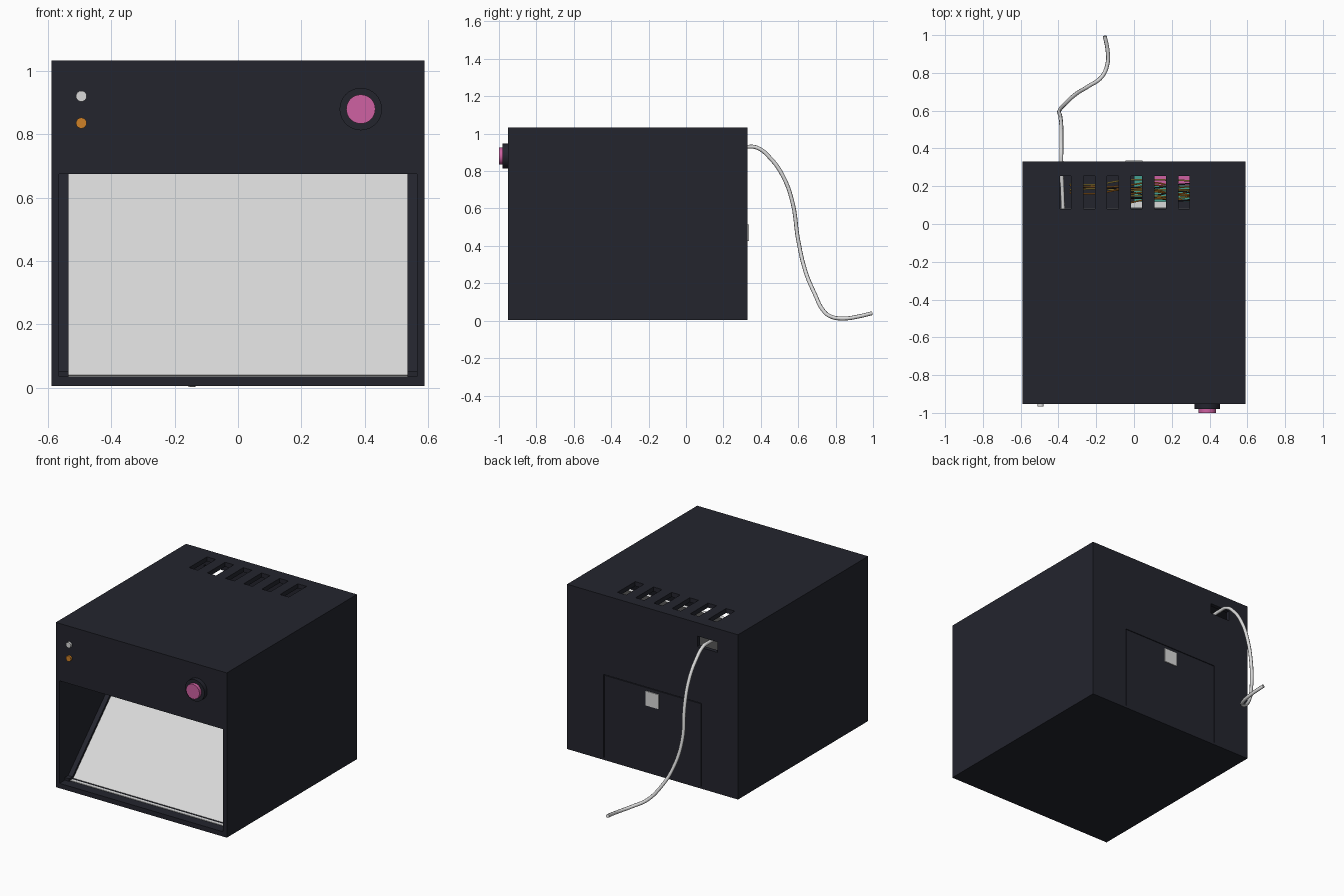
import bpy
import math
import random
from mathutils import Vector

if "Cube" in bpy.data.objects:
    bpy.data.objects.remove(bpy.data.objects["Cube"])

random.seed(4)


def mat(name, rgb):
    m = bpy.data.materials.new(name)
    m.diffuse_color = (*rgb, 1)
    m.use_nodes = True
    m.node_tree.nodes["Principled BSDF"].inputs["Base Color"].default_value = m.diffuse_color
    return m


CASE = mat("dark navy", (0.017, 0.018, 0.027))
WHITE = mat("light grey", (0.70, 0.70, 0.70))
PINK = mat("pink", (0.62, 0.12, 0.36))
ORANGE = mat("orange", (0.62, 0.22, 0.02))
YELLOW = mat("yellow", (0.75, 0.55, 0.10))
TEAL = mat("teal", (0.06, 0.35, 0.28))


def box(name, x, y, z, material=CASE):
    """Box from (min, max) ranges."""
    bpy.ops.mesh.primitive_cube_add(size=1)
    o = bpy.context.object
    o.name = name
    o.scale = [b - a for a, b in (x, y, z)]
    o.location = [(a + b) / 2 for a, b in (x, y, z)]
    bpy.ops.object.transform_apply(location=True, rotation=False, scale=True)
    o.data.materials.append(material)
    return o


def disc(name, x, z, r, y0, y1, material):
    """Cylinder facing the front."""
    bpy.ops.mesh.primitive_cylinder_add(
        vertices=32, radius=r, depth=y1 - y0, location=(x, (y0 + y1) / 2, z),
        rotation=(math.pi / 2, 0, 0))
    o = bpy.context.object
    o.name = name
    o.data.materials.append(material)
    bpy.ops.object.shade_smooth_by_angle(angle=math.radians(40))
    return o


def cut(target, cutter):
    m = target.modifiers.new("cut", 'BOOLEAN')
    m.operation, m.solver, m.object = 'DIFFERENCE', 'EXACT', cutter
    bpy.ops.object.select_all(action='DESELECT')
    bpy.context.view_layer.objects.active = target
    bpy.ops.object.modifier_apply(modifier=m.name)
    bpy.data.objects.remove(cutter)


def wire(name, points, r, material):
    c = bpy.data.curves.new(name, 'CURVE')
    c.dimensions = '3D'
    c.bevel_depth, c.bevel_resolution = r, 2
    c.resolution_u, c.use_fill_caps = 6, True
    s = c.splines.new('BEZIER')
    s.bezier_points.add(len(points) - 1)
    for bp, p in zip(s.bezier_points, points):
        bp.co = p
        bp.handle_left_type = bp.handle_right_type = 'AUTO'
    c.materials.append(material)
    o = bpy.data.objects.new(name, c)
    bpy.context.collection.objects.link(o)


# Hollow case with front opening, top vents, cable hole and rear door seam
case = box("case", (-.59, .59), (-.953, .33), (.005, 1.033))
cut(case, box("cutter", (-.565, .565), (-.928, .305), (.035, 1.005)))
cut(case, box("cutter", (-.565, .565), (-1.0, -.90), (.035, .675)))
for i in range(6):
    x = -.363 + i * .1255
    cut(case, box("cutter", (x - .03, x + .03), (.08, .255), (.95, 1.1)))
cut(case, box("cutter", (-.45, -.31), (.28, .4), (.885, .95)))
cut(case, box("cutter", (-.335, .335), (.322, .4), (.534, .538)))
for s in (-1, 1):
    cut(case, box("cutter", (s * .335 - .002, s * .335 + .002), (.322, .4), (.02, .538)))

# Slanted display with side rails
L = 1.32
base = Vector((0, -.86, .04))
for name, x, t, m in (("display", (-.535, .535), (-.012, 0), WHITE),
                      ("left_rail", (-.565, -.535), (-.02, .014), CASE),
                      ("right_rail", (.535, .565), (-.02, .014), CASE)):
    o = box(name, x, (0, L), t, m)
    o.rotation_euler = (math.radians(45), 0, 0)
    o.location = base
box("display_lip", (-.55, .55), (-.89, -.87), (.033, .038), WHITE)
for s in (-1, 1):
    box("rail_foot", (s * .55 - .015, s * .55 + .015), (-.9, -.86), (.033, .052))

# Front controls
disc("knob_collar", .388, .88, .067, -.98, -.95, CASE)
disc("knob", .388, .88, .046, -1.0, -.975, PINK)
disc("white_lamp", -.495, .921, .017, -.966, -.95, WHITE)
disc("orange_lamp", -.495, .836, .017, -.966, -.95, ORANGE)

# Rear door pull
box("door_pull", (-.045, .045), (.32, .336), (.425, .515), WHITE)

# Power cable from inside the case to the floor
wire("power_cable", [
    (-.375, .06, .90), (-.38, .2, .915), (-.385, .33, .93), (-.385, .38, .925),
    (-.385, .45, .87), (-.385, .52, .77), (-.39, .57, .63), (-.395, .60, .43),
    (-.36, .64, .26), (-.305, .69, .14), (-.24, .73, .06), (-.17, .78, .02),
    (-.14, .85, .012), (-.14, .92, .022), (-.155, .995, .04)], .0105, WHITE)

# Inner electronics seen through the vents
box("circuit_board", (.0, .34), (.12, .28), (.50, .51), TEAL)
box("pink_module", (.10, .34), (.205, .27), (.51, .60), PINK)
box("white_module", (-.02, .2), (.085, .118), (.50, .56), WHITE)
box("dark_tray", (-.45, .45), (-.02, .305), (.44, .45))
for i in range(12):
    y = .12 + .009 * i
    pts = [(x, min(.28, max(.09, y + random.uniform(-.015, .015))),
            .64 + random.uniform(-.03, .03)) for x in (-.34, -.2, -.05, .1, .24, .34)]
    if i < 6:
        pts = pts[2:]
    wire("inner_wire", pts, .004, (ORANGE, CASE, ORANGE, YELLOW)[i % 4])
